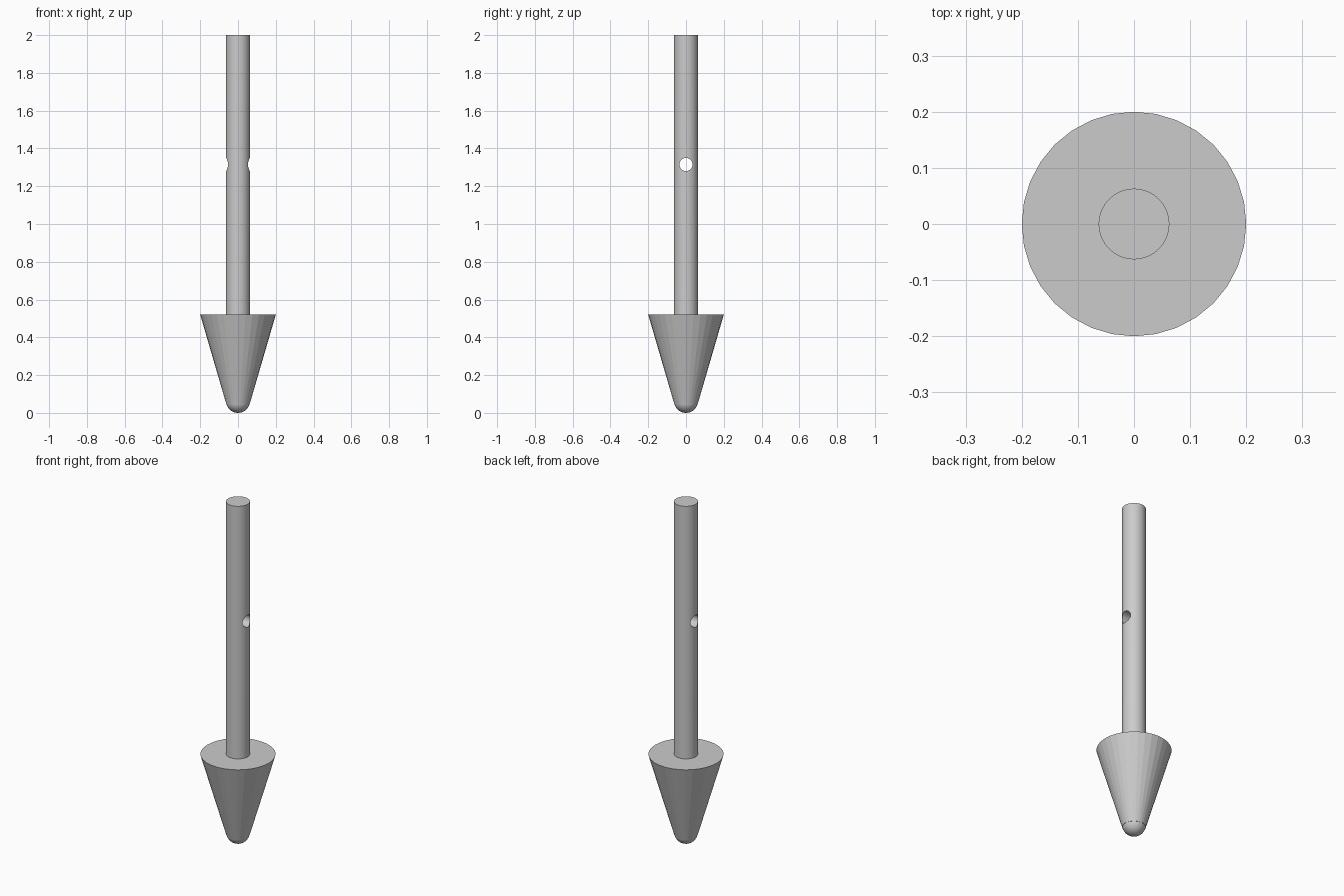
import bpy
import math

cube = bpy.data.objects.get("Cube")
if cube:
    bpy.data.objects.remove(cube, do_unlink=True)

# Single plain grey finish
grey = bpy.data.materials.new("light_grey")
grey.use_nodes = True
colour = (0.6, 0.6, 0.6, 1)
grey.diffuse_color = colour
grey.node_tree.nodes["Principled BSDF"].inputs["Base Color"].default_value = colour

ROD_RADIUS = 0.063
CONE_RADIUS = 0.2
CONE_BOTTOM, CONE_TOP, ROD_TOP = 0.05, 0.52, 2.0
HOLE_RADIUS, HOLE_HEIGHT = 0.035, 1.315


def finish(name):
    obj = bpy.context.object
    obj.name = name
    obj.data.materials.append(grey)
    return obj


def smooth(obj):
    bpy.ops.object.select_all(action="DESELECT")
    obj.select_set(True)
    bpy.context.view_layer.objects.active = obj
    bpy.ops.object.shade_smooth_by_angle(angle=math.radians(30))


# Rounded tip
bpy.ops.mesh.primitive_uv_sphere_add(
    segments=48, ring_count=24, radius=ROD_RADIUS, location=(0, 0, ROD_RADIUS))
smooth(finish("rounded_tip"))

# Faceted cone, widening upwards to a flat shoulder
bpy.ops.mesh.primitive_cone_add(
    vertices=32, radius1=ROD_RADIUS, radius2=CONE_RADIUS,
    depth=CONE_TOP - CONE_BOTTOM, location=(0, 0, (CONE_TOP + CONE_BOTTOM) / 2))
finish("cone_head")

# Shaft, starting just inside the cone
start = CONE_TOP - 0.02
bpy.ops.mesh.primitive_cylinder_add(
    vertices=64, radius=ROD_RADIUS, depth=ROD_TOP - start,
    location=(0, 0, (ROD_TOP + start) / 2))
shaft = finish("shaft")

# Cross hole drilled sideways through the shaft
bpy.ops.mesh.primitive_cylinder_add(
    vertices=32, radius=HOLE_RADIUS, depth=0.4,
    location=(0, 0, HOLE_HEIGHT), rotation=(0, math.pi / 2, 0))
cutter = finish("hole_cutter")
cutter.hide_render = True

drill = shaft.modifiers.new("cross_hole", "BOOLEAN")
drill.operation = "DIFFERENCE"
drill.solver = "EXACT"
drill.object = cutter
bpy.context.view_layer.objects.active = shaft
bpy.ops.object.modifier_apply(modifier=drill.name)
bpy.data.objects.remove(cutter, do_unlink=True)
smooth(shaft)
